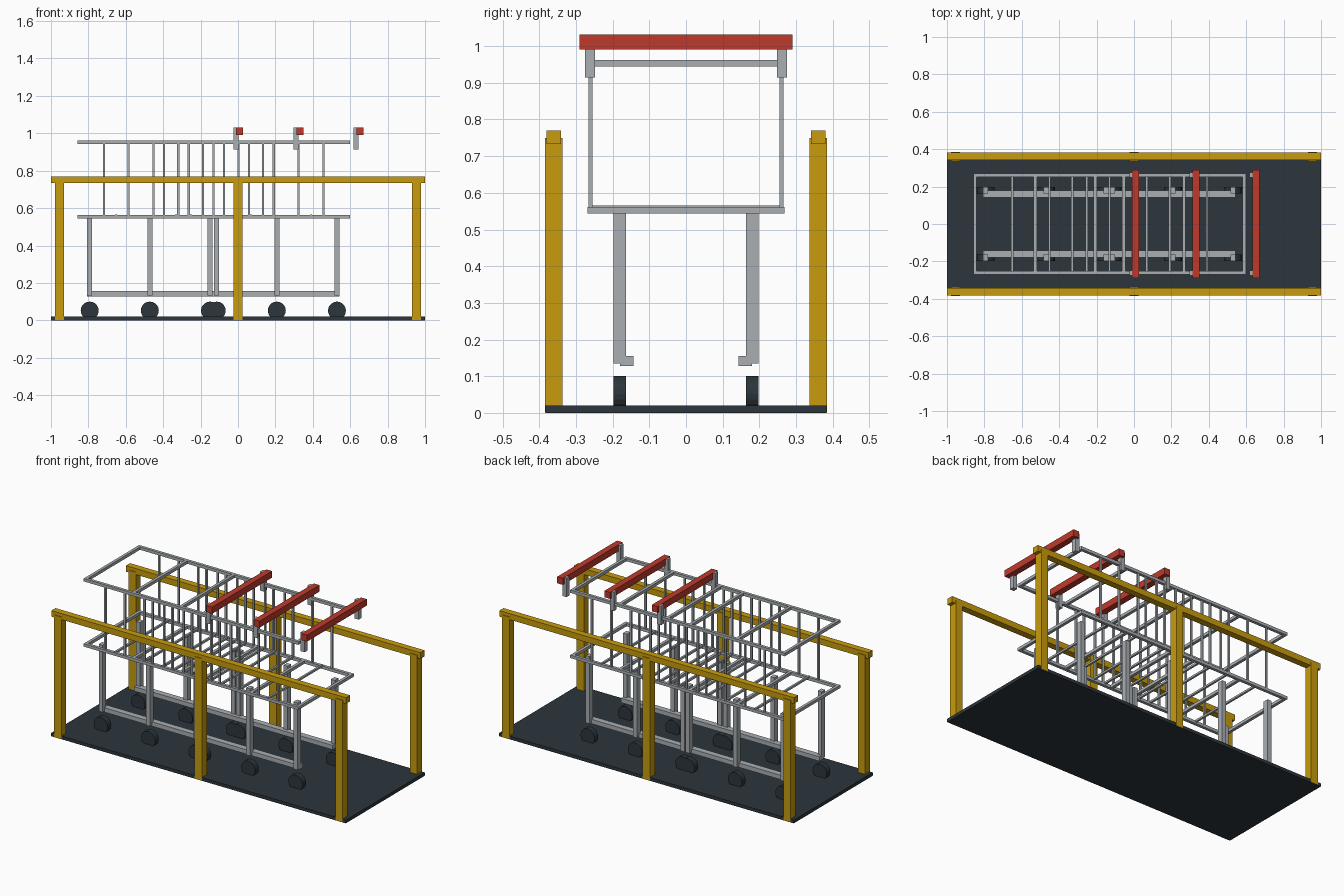
import bpy, bmesh
from mathutils import Matrix, Vector

cube = bpy.data.objects.get("Cube")
if cube:
    bpy.data.objects.remove(cube, do_unlink=True)


def material(name, rgb):
    m = bpy.data.materials.new(name)
    m.use_nodes = True
    m.diffuse_color = (*rgb, 1)
    m.node_tree.nodes["Principled BSDF"].inputs["Base Color"].default_value = (*rgb, 1)
    return m


DARK = material("charcoal", (0.025, 0.036, 0.045))
YELLOW = material("safety yellow", (0.58, 0.33, 0.004))
STEEL = material("steel grey", (0.40, 0.43, 0.45))
RED = material("handle red", (0.52, 0.042, 0.025))


def finish(bm, name, mat):
    mesh = bpy.data.meshes.new(name)
    bm.to_mesh(mesh)
    bm.free()
    mesh.materials.append(mat)
    obj = bpy.data.objects.new(name, mesh)
    bpy.context.collection.objects.link(obj)
    return obj


def boxes(name, mat, items):
    """One object made of boxes, each given as (centre, size)."""
    bm = bmesh.new()
    for centre, size in items:
        bmesh.ops.create_cube(bm, size=1, matrix=Matrix.Translation(centre)
                              @ Matrix.Diagonal((*size, 1)))
    return finish(bm, name, mat)


def wheel(name, x, y):
    bm = bmesh.new()
    bmesh.ops.create_cone(bm, cap_ends=True, segments=20, radius1=0.048, radius2=0.048,
                          depth=0.034, matrix=Matrix.Translation((x, y, 0.052))
                          @ Matrix.Rotation(1.570796, 4, "X"))
    return finish(bm, name, DARK)


SIDES = (("right", -1), ("left", 1))

# Parking bay: floor plate, posts and guard rails
boxes("floor_plate", DARK, [((0, 0, 0.01), (2, 0.766, 0.02))])
for side, s in SIDES:
    boxes(f"guard_posts_{side}", YELLOW,
          [((x, s * 0.361, 0.3755), (0.048, 0.048, 0.749)) for x in (-0.954, 0, 0.954)])
    boxes(f"guard_rail_{side}", YELLOW, [((0, s * 0.361, 0.7515), (2, 0.04, 0.037))])

# Nested carts
LENGTH, HALF, BAR = 0.796, 0.26, 0.018
PITCH = 0.3215


def ring(name, x0, z):
    """Rectangular basket rim."""
    items = [((x0 + LENGTH / 2, s * HALF, z), (LENGTH + BAR, BAR, BAR)) for s in (-1, 1)]
    items += [((x, 0, z), (BAR, 2 * HALF, BAR)) for x in (x0, x0 + LENGTH)]
    boxes(name, STEEL, items)


for n in range(3):
    x0 = -0.85 + n * PITCH
    tag = f"cart_{n + 1}"

    # Basket
    ring(f"{tag}_basket_floor_rim", x0, 0.553)
    ring(f"{tag}_basket_top_rim", x0, 0.953)
    boxes(f"{tag}_floor_slats", STEEL,
          [((x0 + LENGTH * i / 4, 0, 0.56), (0.012, 0.53, 0.012)) for i in range(1, 4)])
    boxes(f"{tag}_basket_wires", STEEL,
          [((x0 + LENGTH * i / 6, s * HALF, 0.753), (0.011, 0.011, 0.39))
           for i in range(1, 6) for s in (-1, 1)])

    # Undercarriage
    front, back = x0 + 0.057, x0 + 0.736
    for side, s in SIDES:
        boxes(f"{tag}_legs_{side}", STEEL,
              [((x, s * 0.181, 0.34), (0.027, 0.034, 0.412)) for x in (front, back)])
        boxes(f"{tag}_lower_rail_{side}", STEEL,
              [(((front + back) / 2, s * 0.161, 0.142), (back - front + 0.026, 0.037, 0.027))])
        for end, x in (("front", front), ("back", back)):
            wheel(f"{tag}_wheel_{end}_{side}", x, s * 0.181)

    # Handle
    boxes(f"{tag}_handle_brackets", STEEL,
          [((x0 + 0.839, s * 0.262, 0.972), (0.027, 0.028, 0.116)) for s in (-1, 1)])
    boxes(f"{tag}_handle", RED, [((x0 + 0.859, 0, 1.011), (0.038, 0.58, 0.04))])
